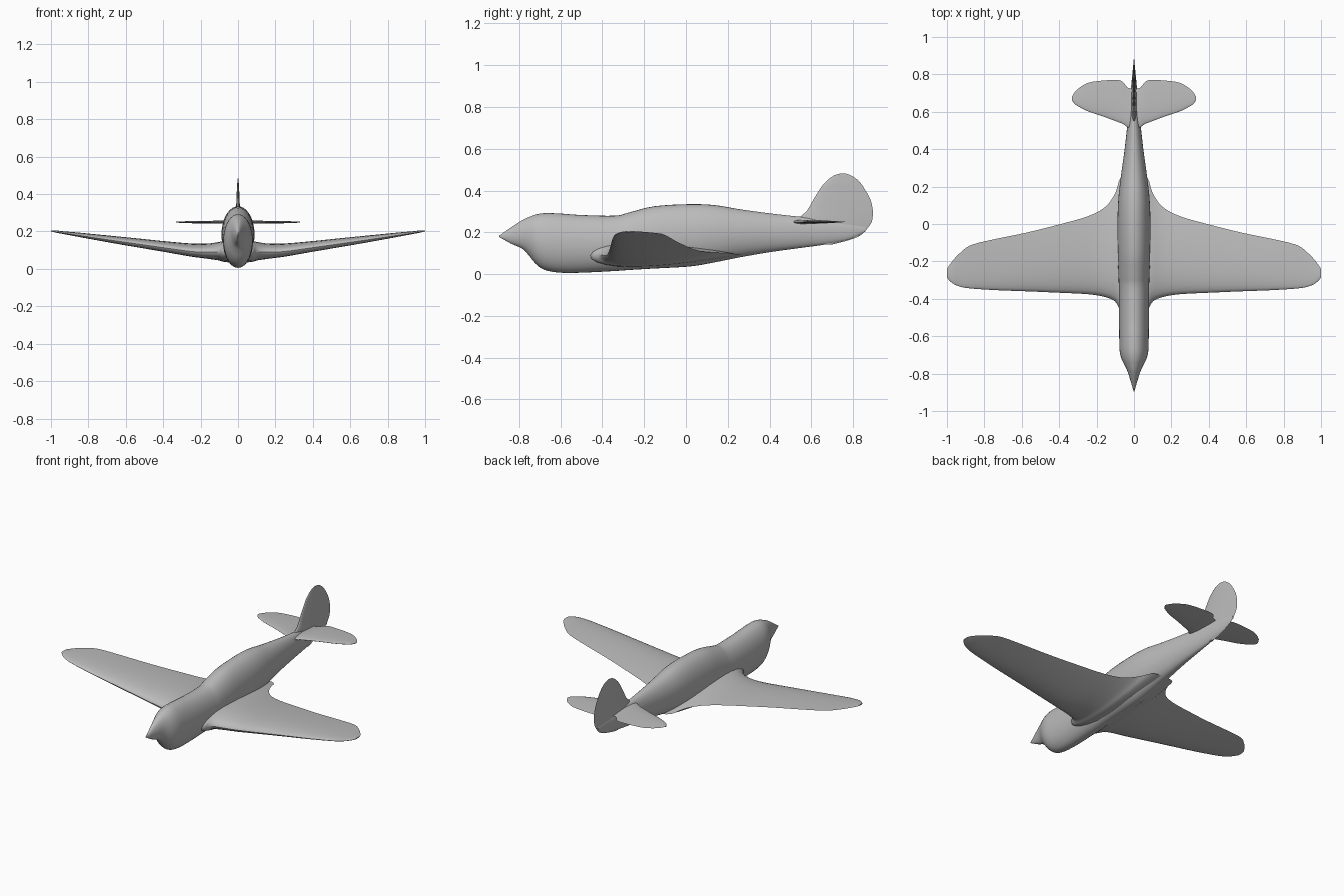
import bpy, bmesh, math

grey = bpy.data.materials.new("plain_grey")
grey.diffuse_color = (0.5, 0.5, 0.5, 1)


def smooth_stations(st, steps):
    """Catmull-Rom interpolation between station tuples."""
    out = []
    for i in range(len(st) - 1):
        p0, p1 = st[max(i - 1, 0)], st[i]
        p2, p3 = st[i + 1], st[min(i + 2, len(st) - 1)]
        for k in range(steps):
            t = k / steps
            out.append(tuple(0.5 * (2 * b + (c - a) * t + (2 * a - 5 * b + 4 * c - d) * t * t
                                    + (3 * b - a - 3 * c + d) * t ** 3)
                             for a, b, c, d in zip(p0, p1, p2, p3)))
    out.append(st[-1])
    return out


def loft(name, rings):
    """Skin a list of closed rings and cap both ends."""
    bm = bmesh.new()
    vr = [[bm.verts.new(p) for p in r] for r in rings]
    n = len(vr[0])
    for a, b in zip(vr, vr[1:]):
        for i in range(n):
            j = (i + 1) % n
            bm.faces.new((a[i], a[j], b[j], b[i]))
    bm.faces.new(vr[0])
    bm.faces.new(vr[-1])
    bmesh.ops.recalc_face_normals(bm, faces=bm.faces)
    me = bpy.data.meshes.new(name)
    bm.to_mesh(me)
    bm.free()
    me.materials.append(grey)
    ob = bpy.data.objects.new(name, me)
    bpy.context.collection.objects.link(ob)
    bpy.ops.object.select_all(action='DESELECT')
    ob.select_set(True)
    bpy.context.view_layer.objects.active = ob
    bpy.ops.object.shade_smooth_by_angle(angle=math.radians(40))
    return ob


def foil(lead, trail, half, lift=0.0, n=28):
    """Aerofoil ring as (chord position, height) pairs."""
    pts = []
    for i in range(n):
        t = 2 * math.pi * i / n
        u = 0.5 * (1 - math.cos(t))
        h = 10 * half * (0.2969 * math.sqrt(u) - 0.126 * u - 0.3516 * u ** 2
                         + 0.2843 * u ** 3 - 0.1036 * u ** 4)
        pts.append((lead + (trail - lead) * u, lift * u + (h if t <= math.pi else -h)))
    return pts


def mirrored_wing(name, half_stations, steps):
    """Stations: x, leading y, trailing y, z, half thickness, trailing edge lift."""
    right = smooth_stations(half_stations, steps)
    full = [(-s[0],) + s[1:] for s in reversed(right[1:])] + right
    return loft(name, [[(x, y, z + h) for y, h in foil(a, b, t, l)]
                       for x, a, b, z, t, l in full])


# Fuselage with nose cone: y, top z, bottom z, half width
body = [(-.895, .184, .178, .002), (-.84, .223, .147, .018), (-.785, .258, .122, .036),
        (-.755, .272, .092, .05), (-.72, .285, .05, .067), (-.675, .292, .02, .077),
        (-.60, .290, .007, .079), (-.50, .283, .007, .080), (-.34, .280, .015, .081),
        (-.27, .296, .02, .083), (-.15, .325, .027, .087), (.02, .335, .037, .088),
        (.14, .330, .057, .083), (.255, .311, .08, .07), (.40, .291, .105, .050),
        (.545, .275, .125, .034), (.66, .265, .141, .022), (.78, .25, .166, .011),
        (.86, .225, .205, .003)]
rings = []
for y, top, low, w in smooth_stations(body, 4):
    rings.append([(w * math.cos(a), y, (top + low) / 2 + (top - low) / 2 * math.sin(a))
                  for a in (2 * math.pi * i / 36 for i in range(36))])
loft("fuselage", rings)

# Main wing with root fillets and rounded tips
mirrored_wing("main_wing", [
    (0, -.47, .27, .088, .055, 0), (.07, -.46, .25, .09, .055, .005),
    (.10, -.415, .165, .092, .05, .01), (.155, -.39, .09, .089, .041, .018),
    (.25, -.375, .04, .093, .034, .025), (.41, -.367, -.005, .115, .027, .022),
    (.57, -.36, -.045, .138, .022, .018), (.73, -.354, -.078, .161, .016, .014),
    (.87, -.345, -.112, .182, .010, .010), (.93, -.335, -.155, .191, .007, .007),
    (.97, -.317, -.197, .198, .006, .004), (1.0, -.288, -.24, .203, .003, .001)], 3)

# Tailplane
mirrored_wing("tailplane", [
    (0, .50, .72, .25, .010, 0), (.035, .518, .73, .25, .010, 0),
    (.06, .535, .76, .25, .009, 0), (.09, .547, .77, .25, .008, 0),
    (.165, .575, .767, .25, .007, 0), (.245, .602, .755, .25, .006, 0),
    (.30, .63, .722, .25, .004, 0), (.32, .645, .70, .25, .003, 0),
    (.332, .664, .68, .25, .002, 0)], 3)

# Fin and rudder: z, leading y, trailing y, half thickness
fin = [(.142, .66, .70, .006), (.165, .62, .787, .009), (.19, .59, .842, .011),
       (.24, .555, .884, .013), (.27, .545, .893, .013), (.305, .58, .895, .011),
       (.36, .612, .882, .009), (.405, .64, .857, .007), (.435, .662, .837, .006),
       (.46, .69, .811, .004), (.475, .715, .785, .003), (.482, .74, .762, .002)]
loft("tail_fin", [[(h, y, z) for y, h in foil(a, b, t)]
                  for z, a, b, t in smooth_stations(fin, 3)])
